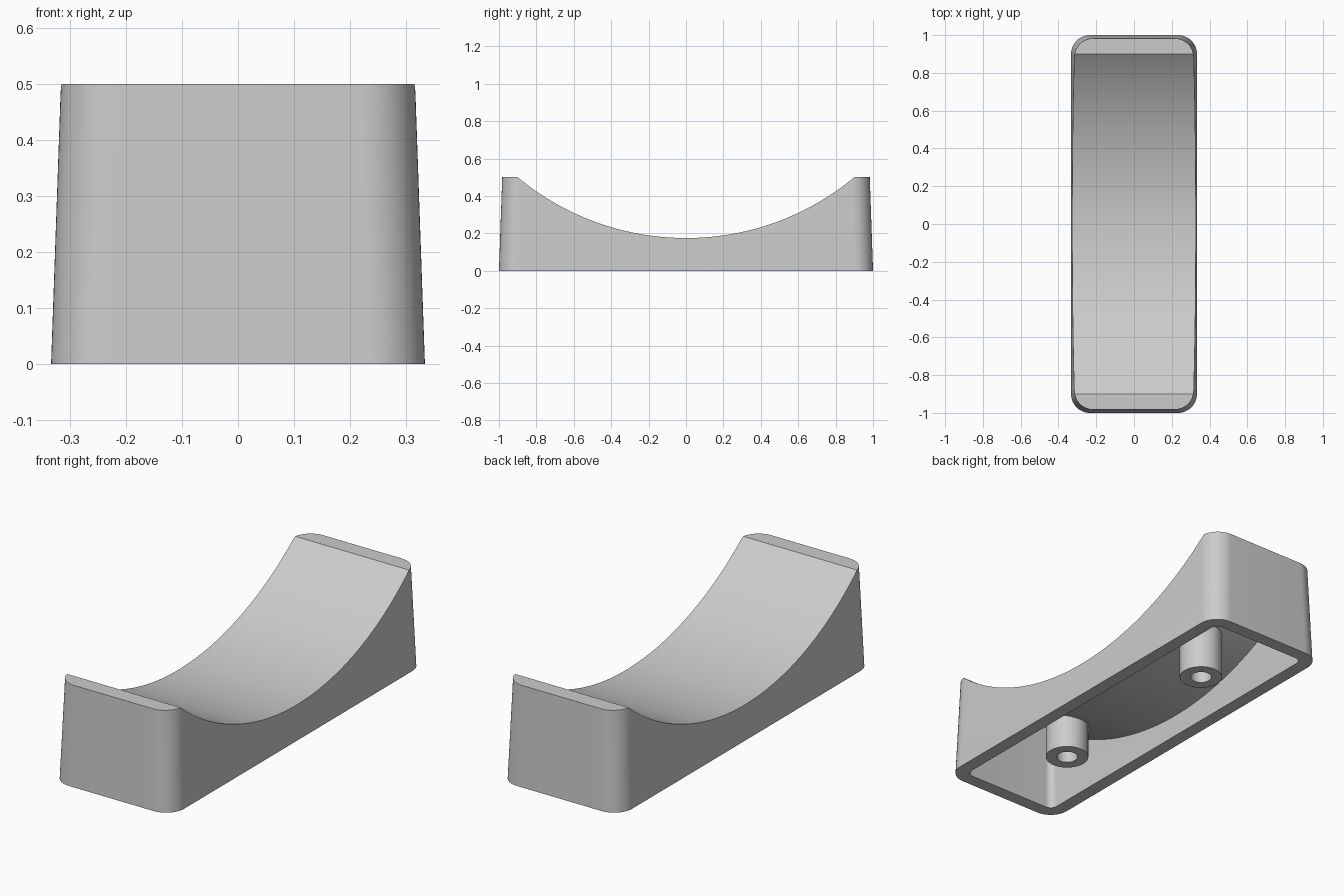
import bpy, bmesh, math
from mathutils import Matrix

if "Cube" in bpy.data.objects:
    bpy.data.objects.remove(bpy.data.objects["Cube"])

HX, HY, H = 0.3333, 1.0, 0.5      # base half sizes and height
DRAFT = 0.0175 / 0.5              # wall lean per unit of height
WALL = 0.067
R = (0.9 ** 2 + 0.325 ** 2) / (2 * 0.325)   # saddle radius
ZC = 0.175 + R                              # saddle axis height


def make(name, bm):
    bmesh.ops.recalc_face_normals(bm, faces=bm.faces)
    me = bpy.data.meshes.new(name)
    bm.to_mesh(me)
    bm.free()
    ob = bpy.data.objects.new(name, me)
    bpy.context.collection.objects.link(ob)
    return ob


def drafted_block(name, inset, z0, z1, r, seg=14):
    """Rounded rectangle lofted between two heights with leaning walls."""
    bm = bmesh.new()
    rings = []
    for z in (z0, z1):
        hx, hy = HX - inset - DRAFT * z, HY - inset - DRAFT * z
        ring = []
        for q, (sx, sy) in enumerate(((1, 1), (-1, 1), (-1, -1), (1, -1))):
            for i in range(seg + 1):
                a = math.pi / 2 * (q + i / seg)
                ring.append(bm.verts.new((sx * (hx - r) + r * math.cos(a),
                                          sy * (hy - r) + r * math.sin(a), z)))
        rings.append(ring)
    low, high = rings
    bm.faces.new(low)
    bm.faces.new(high)
    for i in range(len(low)):
        j = (i + 1) % len(low)
        bm.faces.new((low[i], low[j], high[j], high[i]))
    return make(name, bm)


def saddle_cylinder(name, radius):
    bm = bmesh.new()
    bmesh.ops.create_cone(bm, cap_ends=True, segments=256, radius1=radius, radius2=radius,
                          depth=2, matrix=Matrix.Translation((0, 0, ZC)) @ Matrix.Rotation(math.pi / 2, 4, 'Y'))
    return make(name, bm)


def post(name, y, radius, z0, z1):
    bm = bmesh.new()
    bmesh.ops.create_cone(bm, cap_ends=True, segments=48, radius1=radius, radius2=radius,
                          depth=z1 - z0, matrix=Matrix.Translation((0, y, (z0 + z1) / 2)))
    return make(name, bm)


def combine(target, tool, operation):
    mod = target.modifiers.new(operation.lower(), 'BOOLEAN')
    mod.operation = operation
    mod.solver = 'EXACT'
    mod.object = tool
    bpy.context.view_layer.objects.active = target
    bpy.ops.object.modifier_apply(modifier=mod.name)
    bpy.data.objects.remove(tool)


# Outer shell hollowed from below, with the inside following the saddle
body = drafted_block("saddle_block", 0, 0, H, 0.1)
cavity = drafted_block("cavity_cutter", WALL, -0.1, H - WALL, 0.035)
combine(cavity, saddle_cylinder("inner_saddle_cutter", R + WALL), 'DIFFERENCE')
combine(body, cavity, 'DIFFERENCE')

# Two screw posts under the saddle
for y in (-0.5, 0.5):
    combine(body, post("screw_post", y, 0.102, 0, 0.4), 'UNION')

# Curved top, then the screw holes
combine(body, saddle_cylinder("saddle_cutter", R), 'DIFFERENCE')
for y in (-0.5, 0.5):
    combine(body, post("hole_cutter", y, 0.05, -0.1, 0.19), 'DIFFERENCE')

# Single grey colour
grey = bpy.data.materials.new("light_grey")
grey.diffuse_color = (0.6, 0.6, 0.6, 1)
grey.use_nodes = True
grey.node_tree.nodes["Principled BSDF"].inputs["Base Color"].default_value = grey.diffuse_color
body.data.materials.clear()
body.data.materials.append(grey)
for p in body.data.polygons:
    p.material_index = 0

bpy.ops.object.select_all(action='DESELECT')
body.select_set(True)
bpy.context.view_layer.objects.active = body
bpy.ops.object.shade_smooth_by_angle(angle=math.radians(25))
